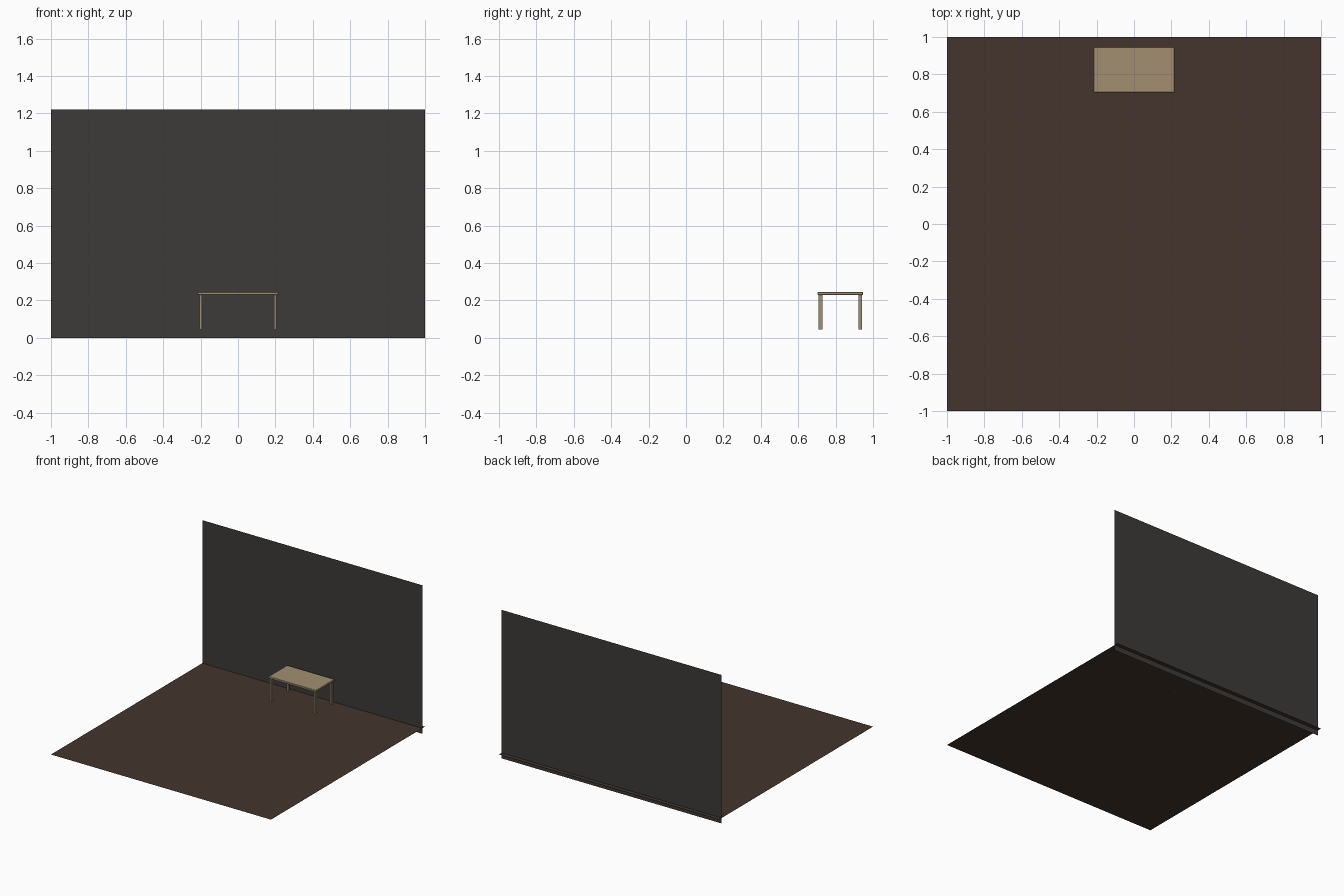
import bpy
from math import radians

if "Cube" in bpy.data.objects:
    bpy.data.objects.remove(bpy.data.objects["Cube"])

FLOOR_Z, TABLE_Y = 0.045, 0.825


def material(name, color):
    m = bpy.data.materials.new(name)
    m.diffuse_color = (*color, 1)
    m.use_nodes = True
    m.node_tree.nodes["Principled BSDF"].inputs["Base Color"].default_value = m.diffuse_color
    return m


def finish(name, size, mat):
    ob = bpy.context.object
    ob.name = name
    ob.scale = size
    bpy.ops.object.transform_apply(location=False, rotation=False, scale=True)
    ob.data.materials.append(mat)
    return ob


def plane(name, loc, size, mat, rot=(0, 0, 0)):
    bpy.ops.mesh.primitive_plane_add(size=1, location=loc, rotation=rot)
    return finish(name, (*size, 1), mat)


def box(name, loc, size, mat, bevel=0):
    bpy.ops.mesh.primitive_cube_add(size=1, location=loc)
    ob = finish(name, size, mat)
    if bevel:
        mod = ob.modifiers.new("edge_bevel", "BEVEL")
        mod.width = bevel
        mod.segments = 1
    return ob


wood = material("pale_wood", (0.36, 0.275, 0.165))
brown = material("dark_brown", (0.058, 0.036, 0.026))
charcoal = material("charcoal", (0.045, 0.043, 0.041))

# Floor sheet and upright wall sheet, the wall dips slightly below the floor
plane("floor", (0, 0, FLOOR_Z), (2, 2), brown)
plane("back_wall", (0, 0.965, 0.61), (2, 1.22), charcoal, (radians(90), 0, 0))

# Table
box("table_top", (0, TABLE_Y, 0.237), (0.432, 0.242, 0.016), wood, 0.002)
for sx, side in ((-1, "left"), (1, "right")):
    for sy, end in ((-1, "front"), (1, "back")):
        box(f"{end}_{side}_leg", (sx * 0.199, TABLE_Y + sy * 0.106, (FLOOR_Z + 0.231) / 2),
            (0.014, 0.019, 0.231 - FLOOR_Z), wood)
